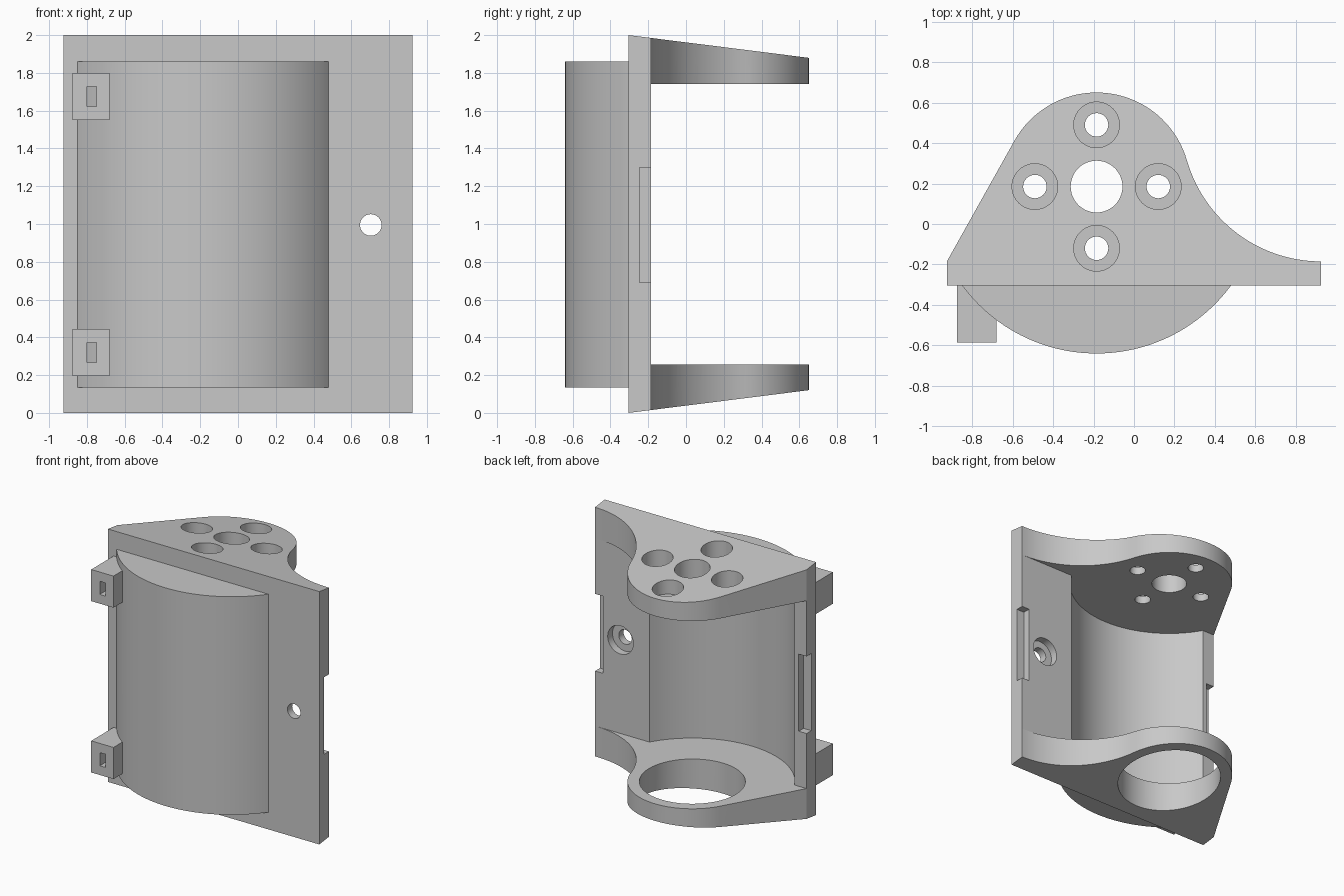
import bpy, bmesh, math
from mathutils import Vector

cube = bpy.data.objects.get("Cube")
if cube:
    bpy.data.objects.remove(cube, do_unlink=True)

grey = bpy.data.materials.new("plain_grey")
grey.use_nodes = True
tone = (0.58, 0.58, 0.58, 1)
grey.diffuse_color = tone
grey.node_tree.nodes["Principled BSDF"].inputs["Base Color"].default_value = tone

CX, CY = -0.185, 0.185          # axis of the round housing
FRONT, BACK, HALF = -0.305, -0.185, 0.925
LOW, HIGH = 0.255, 1.74         # inner faces of the flanges


def arc(cx, cy, r, a0, a1, n):
    return [(cx + r * math.cos(a0 + (a1 - a0) * i / n),
             cy + r * math.sin(a0 + (a1 - a0) * i / n)) for i in range(n + 1)]


def prism(name, outline, z0, z1, slope=0):
    """Extrude an outline upward; slope tapers both ends toward the back."""
    bm = bmesh.new()
    ends = [[bm.verts.new((x, y, z + s * slope * (y - FRONT))) for x, y in outline]
            for z, s in ((z0, 1), (z1, -1))]
    bm.faces.new(ends[0][::-1])
    bm.faces.new(ends[1])
    n = len(outline)
    for i in range(n):
        j = (i + 1) % n
        bm.faces.new((ends[0][i], ends[0][j], ends[1][j], ends[1][i]))
    bmesh.ops.recalc_face_normals(bm, faces=bm.faces)
    mesh = bpy.data.meshes.new(name)
    bm.to_mesh(mesh)
    bm.free()
    mesh.materials.append(grey)
    ob = bpy.data.objects.new(name, mesh)
    bpy.context.collection.objects.link(ob)
    return ob


def box(name, x0, x1, y0, y1, z0, z1):
    return prism(name, [(x0, y0), (x1, y0), (x1, y1), (x0, y1)], z0, z1)


def disc(name, x, y, r, z0, z1, n=48):
    return prism(name, arc(x, y, r, 0, math.tau, n)[:-1], z0, z1)


def combine(target, tool, operation):
    mod = target.modifiers.new(operation.lower(), "BOOLEAN")
    mod.operation, mod.solver, mod.object = operation, "EXACT", tool
    bpy.context.view_layer.objects.active = target
    bpy.ops.object.modifier_apply(modifier=mod.name)
    bpy.data.objects.remove(tool, do_unlink=True)


def cut(target, tool):
    combine(target, tool, "DIFFERENCE")


# Plate and flange outline: round nose, straight left side, concave right side
nose = 0.465
dx, dy = -HALF - CX, BACK - CY
start = math.atan2(dy, dx) % math.tau - math.acos(nose / math.hypot(dx, dy))
fx, drop = HALF - CX, CY - BACK
fillet = (fx ** 2 + drop ** 2 - nose ** 2) / (2 * (nose + drop))
fy = BACK + fillet
end = math.atan2(fy - CY, fx)
outline = [(-HALF, FRONT), (HALF, FRONT)]
outline += arc(HALF, fy, fillet, 1.5 * math.pi, math.pi + end, 28)
outline += arc(CX, CY, nose, end, start, 36)[1:]
outline += [(-HALF, BACK)]
body = prism("bracket_body", outline, 0, 2, slope=0.126)

# Open space between the two flanges
cut(body, box("flange_gap", -1.2, 1.2, BACK, 1, LOW, HIGH))

# Bulged front shell
outer = 0.825
side = math.asin((FRONT + 0.01 - CY) / outer)
combine(body, prism("front_shell", arc(CX, CY, outer, math.pi - side, math.tau + side, 56),
                    0.135, 1.86), "UNION")

# Front clips, each with a blind slot
for z in (0.32, 1.675):
    clip = box("clip", -0.875, -0.68, -0.585, FRONT + 0.02, z - 0.125, z + 0.125)
    cut(clip, box("clip_slot", -0.8, -0.75, -0.7, -0.36, z - 0.052, z + 0.052))
    combine(body, clip, "UNION")

# Round cavity through the plate into the shell
cut(body, disc("cavity", CX, CY, 0.735, LOW, HIGH, 96))

# Flange openings: large one below, centre hole and counterbored holes above
cut(body, disc("lower_opening", CX, CY, 0.38, -0.2, 0.5, 64))
cut(body, disc("centre_hole", CX, CY, 0.128, 1.5, 2.2))
for k in range(4):
    x = CX + 0.305 * math.cos(k * math.pi / 2)
    y = CY + 0.305 * math.sin(k * math.pi / 2)
    cut(body, disc("screw_hole", x, y, 0.058, 1.5, 2.2, 32))
    cut(body, disc("counterbore", x, y, 0.113, 1.8, 2.2, 40))

# Counterbored hole through the plate
for r, y0 in ((0.057, -0.5), (0.112, -0.245)):
    tool = disc("plate_hole", 0, 0, r, 0, 0.6, 40)
    tool.rotation_euler = (-math.pi / 2, 0, 0)
    tool.location = Vector((0.703, y0, 0.995))
    bpy.context.view_layer.update()
    cut(body, tool)

# Notches in both plate ends
for s in (-1, 1):
    a, b = sorted((s * (HALF - 0.068), s * 1.1))
    cut(body, box("end_notch", a, b, -0.245, 0, 0.69, 1.3))

# Smooth curves, sharp edges
bpy.ops.object.select_all(action="DESELECT")
body.select_set(True)
bpy.context.view_layer.objects.active = body
bpy.ops.object.shade_smooth_by_angle(angle=math.radians(25))
